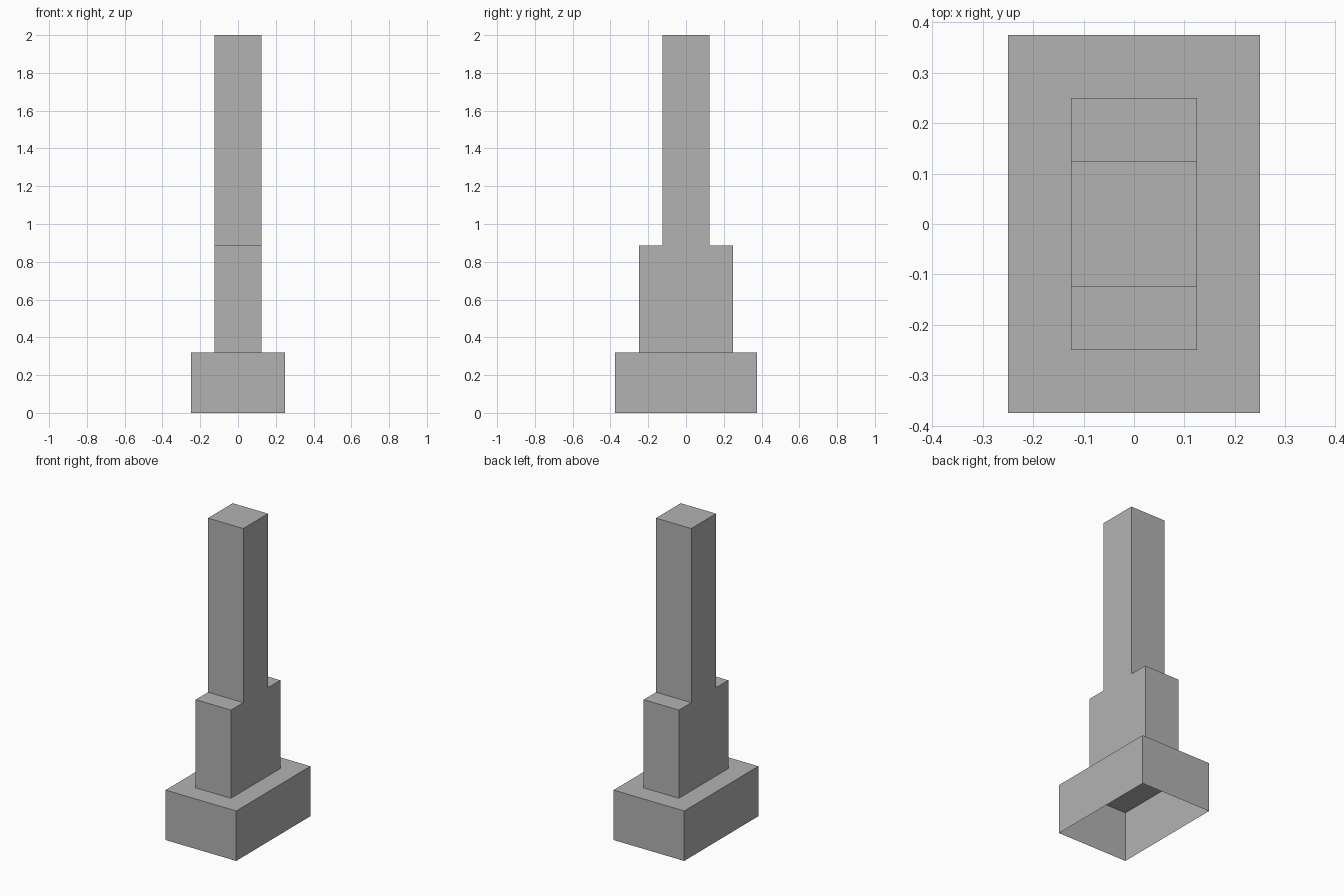
import bpy
import bmesh
from mathutils import Matrix, Vector

cube = bpy.data.objects.get("Cube")
if cube:
    bpy.data.objects.remove(cube, do_unlink=True)

# Single plain grey
grey = bpy.data.materials.new("stone_grey")
grey.use_nodes = True
color = (0.45, 0.45, 0.45, 1)
grey.diffuse_color = color
grey.node_tree.nodes["Principled BSDF"].inputs["Base Color"].default_value = color


def open_block(name, width, depth, bottom, top):
    """Box shell without a bottom face."""
    bm = bmesh.new()
    center = Matrix.Translation((0, 0, (bottom + top) / 2))
    size = Matrix.Diagonal(Vector((width, depth, top - bottom, 1)))
    bmesh.ops.create_cube(bm, size=1, matrix=center @ size)
    bm.normal_update()
    floor = [f for f in bm.faces if f.normal.z < -0.5]
    bmesh.ops.delete(bm, geom=floor, context='FACES_ONLY')
    mesh = bpy.data.meshes.new(name)
    bm.to_mesh(mesh)
    bm.free()
    mesh.materials.append(grey)
    obj = bpy.data.objects.new(name, mesh)
    bpy.context.collection.objects.link(obj)
    return obj


# Hollow base, stepped middle and tall shaft
open_block("base", 0.5, 0.75, 0, 0.32)
open_block("middle_step", 0.25, 0.5, 0.32, 0.885)
open_block("tall_shaft", 0.25, 0.25, 0.885, 2)
